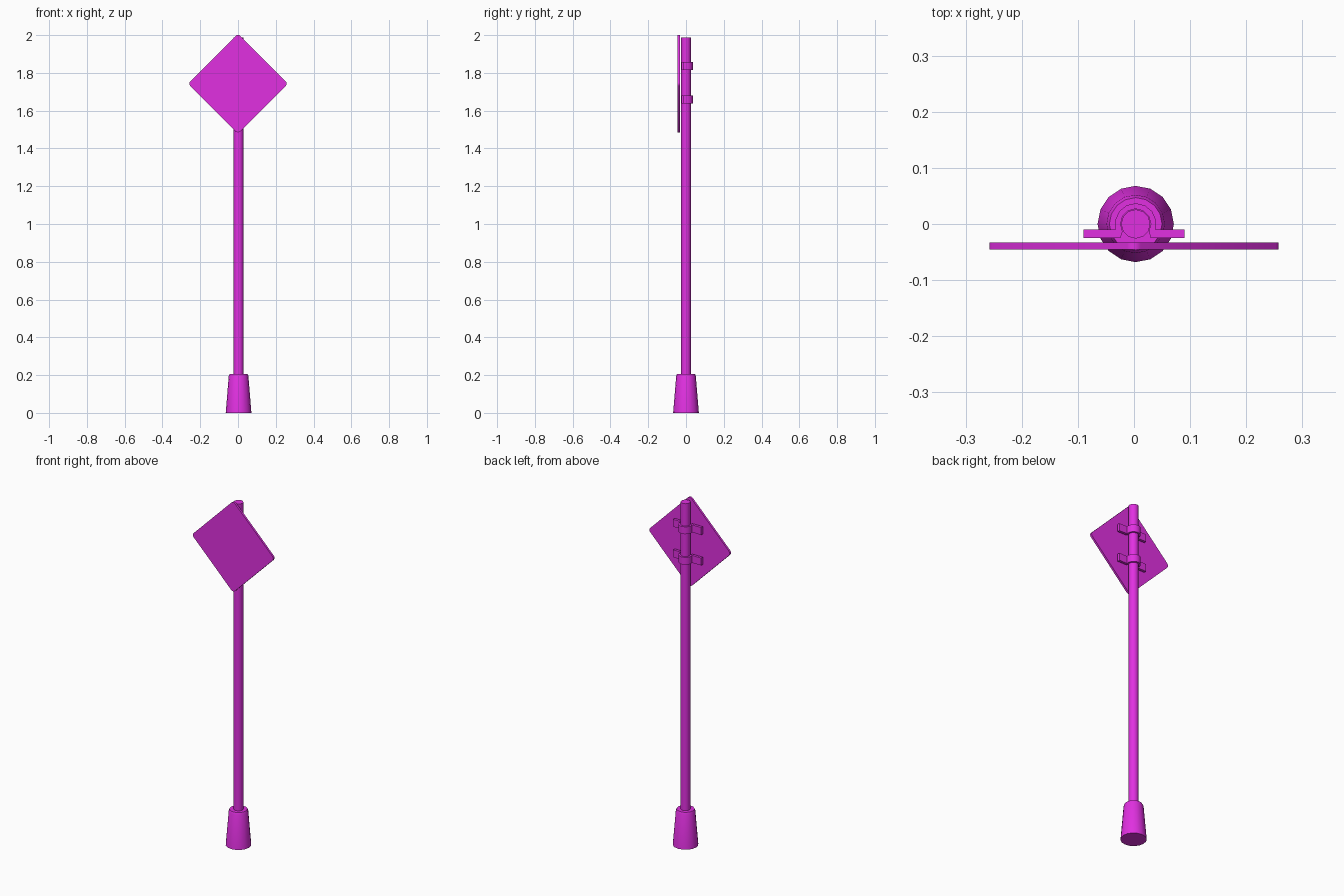
import bpy, bmesh, math

if "Cube" in bpy.data.objects:
    bpy.data.objects.remove(bpy.data.objects["Cube"])

paint = bpy.data.materials.new("magenta_paint")
paint.diffuse_color = (0.75, 0.03, 0.75, 1)
paint.use_nodes = True
paint.node_tree.nodes["Principled BSDF"].inputs["Base Color"].default_value = paint.diffuse_color
CX = 0.003  # pole axis


def finish(name, bm, smooth=True):
    bmesh.ops.recalc_face_normals(bm, faces=bm.faces)
    mesh = bpy.data.meshes.new(name)
    bm.to_mesh(mesh)
    bm.free()
    mesh.materials.append(paint)
    ob = bpy.data.objects.new(name, mesh)
    bpy.context.collection.objects.link(ob)
    if smooth:
        bpy.ops.object.select_all(action='DESELECT')
        ob.select_set(True)
        bpy.context.view_layer.objects.active = ob
        bpy.ops.object.shade_smooth_by_angle(angle=math.radians(32))
    return ob


def lathe(name, profile, sides):
    """Stack of rings (radius, z) with flat caps."""
    bm = bmesh.new()
    rings = [[bm.verts.new((CX + r * math.cos(2 * math.pi * i / sides),
                            r * math.sin(2 * math.pi * i / sides), z))
              for i in range(sides)] for r, z in profile]
    for a, b in zip(rings, rings[1:]):
        for i in range(sides):
            j = (i + 1) % sides
            bm.faces.new((a[i], a[j], b[j], b[i]))
    bm.faces.new(rings[0])
    bm.faces.new(rings[-1])
    return finish(name, bm)


def extrude(name, points, vec):
    """Closed outline pushed along a vector."""
    bm = bmesh.new()
    face = bm.faces.new([bm.verts.new(p) for p in points])
    out = bmesh.ops.extrude_face_region(bm, geom=[face], use_keep_orig=True)
    verts = [g for g in out["geom"] if isinstance(g, bmesh.types.BMVert)]
    bmesh.ops.translate(bm, vec=vec, verts=verts)
    return finish(name, bm)


# Base and pole
lathe("base", [(0.068, 0), (0.052, 0.195), (0.047, 0.207)], 16)
lathe("pole", [(0.026, 0.2), (0.026, 1.987)], 12)

# Diamond sign plate with rounded corners
half, r = 0.265, 0.017
plate = []
for k in range(4):
    a = k * math.pi / 2
    d = half - r * math.sqrt(2)
    for s in range(-2, 3):
        b = a + s * math.pi / 8
        plate.append((d * math.cos(a) + r * math.cos(b), -0.045,
                      1.743 + d * math.sin(a) + r * math.sin(b)))
extrude("sign_plate", plate, (0, 0.012, 0))

# Two omega-shaped clamps: flanges plus a strap round the back of the pole


def arc(rad, a0, a1, n):
    return [(CX + rad * math.cos(math.radians(a0 + (a1 - a0) * i / n)),
             rad * math.sin(math.radians(a0 + (a1 - a0) * i / n)))
            for i in range(n + 1)]


outline = [(0.09, -0.025), (0.09, -0.01)]
outline += arc(0.037, -15.7, 195.7, 8)
outline += [(-0.09, -0.01), (-0.09, -0.025), (-0.024, -0.025)]
outline += arc(0.027, 210, -30, 8) + [(0.030, -0.025)]
for name, z in (("lower_clamp", 1.638), ("upper_clamp", 1.815)):
    extrude(name, [(x, y, z) for x, y in outline], (0, 0, 0.043))
